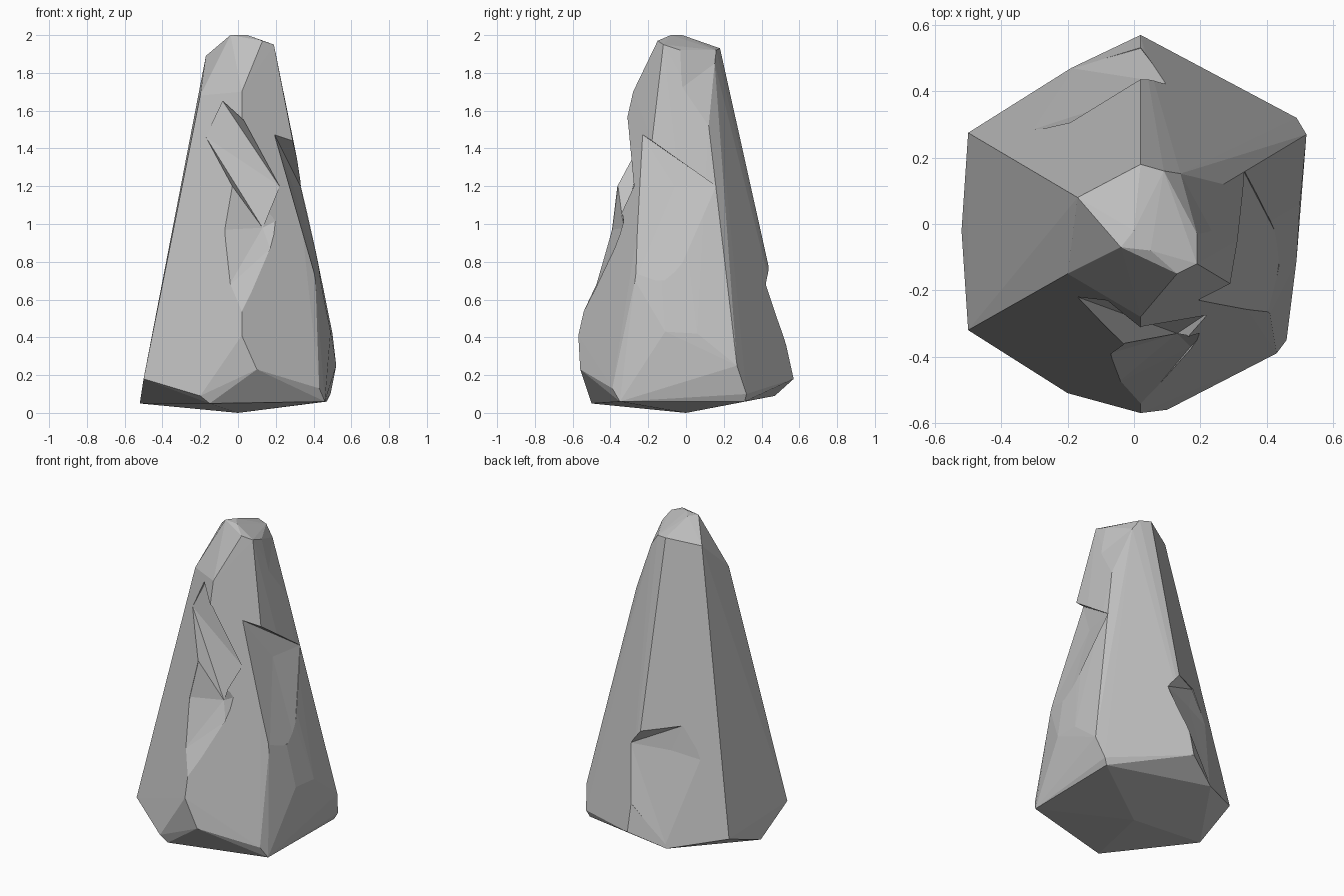
import bpy, bmesh
from mathutils import Vector

default_cube = bpy.data.objects.get("Cube")
if default_cube:
    bpy.data.objects.remove(default_cube, do_unlink=True)

# Single stone colour
stone = bpy.data.materials.new("stone_grey")
stone.use_nodes = True
stone_colour = (0.53, 0.53, 0.53, 1)
stone.diffuse_color = stone_colour
stone.node_tree.nodes["Principled BSDF"].inputs["Base Color"].default_value = stone_colour


def hull_object(name, points):
    """Convex flat-faced solid wrapped around the given points."""
    bm = bmesh.new()
    for point in points:
        bm.verts.new(point)
    result = bmesh.ops.convex_hull(bm, input=bm.verts)
    loose = set(result["geom_interior"]) | set(result["geom_unused"])
    bmesh.ops.delete(bm, geom=[g for g in loose if isinstance(g, bmesh.types.BMVert)], context="VERTS")
    bmesh.ops.recalc_face_normals(bm, faces=bm.faces)
    mesh = bpy.data.meshes.new(name)
    bm.to_mesh(mesh)
    bm.free()
    mesh.materials.append(stone)
    obj = bpy.data.objects.new(name, mesh)
    bpy.context.collection.objects.link(obj)
    return obj


def chip(body, name, outward, floor):
    """Knock a facet out: the floor points swept outwards are cut away."""
    push = Vector(outward)
    cutter = hull_object(name, floor + [Vector(p) + push for p in floor])
    cutter.hide_render = True
    cut = body.modifiers.new(name, "BOOLEAN")
    cut.operation = "DIFFERENCE"
    cut.solver = "EXACT"
    cut.object = cutter
    bpy.context.view_layer.objects.active = body
    bpy.ops.object.modifier_apply(modifier=cut.name)
    bpy.data.objects.remove(cutter, do_unlink=True)


# Six ridges from base to crown, going round the spire
ridges = {
    "front": [(.02, -.57, .41), (.1, -.56, .23), (.02, -.28, 1.7)],
    "front_left": [(.43, -.39, .13), (.41, -.27, .7), (.29, -.18, 1.44), (.19, -.12, 1.95)],
    "back_left": [(.49, .32, .1), (.52, .27, .25), (.35, .17, 1.1), (.27, .12, 1.52), (.14, .152, 1.85)],
    "back": [(.02, .57, .18), (.02, .18, 1.93)],
    "back_right": [(-.5, .275, .16), (-.17, .08, 1.89)],
    "front_right": [(-.5, -.32, .18), (-.2, -.15, 1.68), (-.19, -.09, 1.72)],
}
side_swell = [(.49, -.11, .43), (.5, .06, .42), (.43, -.06, .7)]
crown = [(-.04, -.07, 2), (.05, -.08, 2), (0, -.02, 2), (.13, -.15, 1.97),
         (.19, -.03, 1.92), (.09, .16, 1.92)]
base = [(0, 0, 0), (-.52, -.02, .05), (-.2, -.51, .09), (-.15, -.5, .05),
        (.46, -.35, .06), (.47, .31, .06), (-.19, .47, .09)]
points = [p for ridge in ridges.values() for p in ridge]
spire = hull_object("rock_spire", points + side_swell + crown + base)

# Front: upper ledge and the long hollow under it
chip(spire, "front_ledge", (0, -.4, 0),
     [(-.17, -.22, 1.46), (-.08, -.205, 1.65), (.03, -.3, 1.55), (.22, -.27, 1.2),
      (.13, -.33, .98), (-.03, -.36, 1.2)])
chip(spire, "front_hollow", (0, -.4, 0),
     [(-.03, -.36, 1.2), (-.07, -.39, .97), (.13, -.33, .98), (.21, -.33, 1.02),
      (.17, -.37, .87), (-.05, -.48, .67), (.02, -.55, .52)])

# Left side: wide hollow with a deep upper corner, and the broken shoulder
chip(spire, "side_hollow", (.4, -.05, 0),
     [(.19, -.24, 1.48), (.29, -.18, 1.44), (.25, -.18, 1.32), (.29, -.06, 1.2),
      (.33, .16, 1.2), (.37, .06, 1.05), (.415, -.27, .7), (.445, -.06, .7)])
chip(spire, "shoulder_break", (.4, .1, 0),
     [(.19, -.03, 1.92), (.14, .152, 1.85), (.25, -.05, 1.7), (.27, .12, 1.52)])

# Back: broad flake low on the ridge
chip(spire, "back_flake", (-.15, .4, 0),
     [(.1, .425, .68), (.02, .435, .78), (-.19, .3, .82), (-.32, .28, .62),
      (-.135, .34, .66), (.02, .42, .62), (.02, .53, .35), (-.19, .47, .1)])
